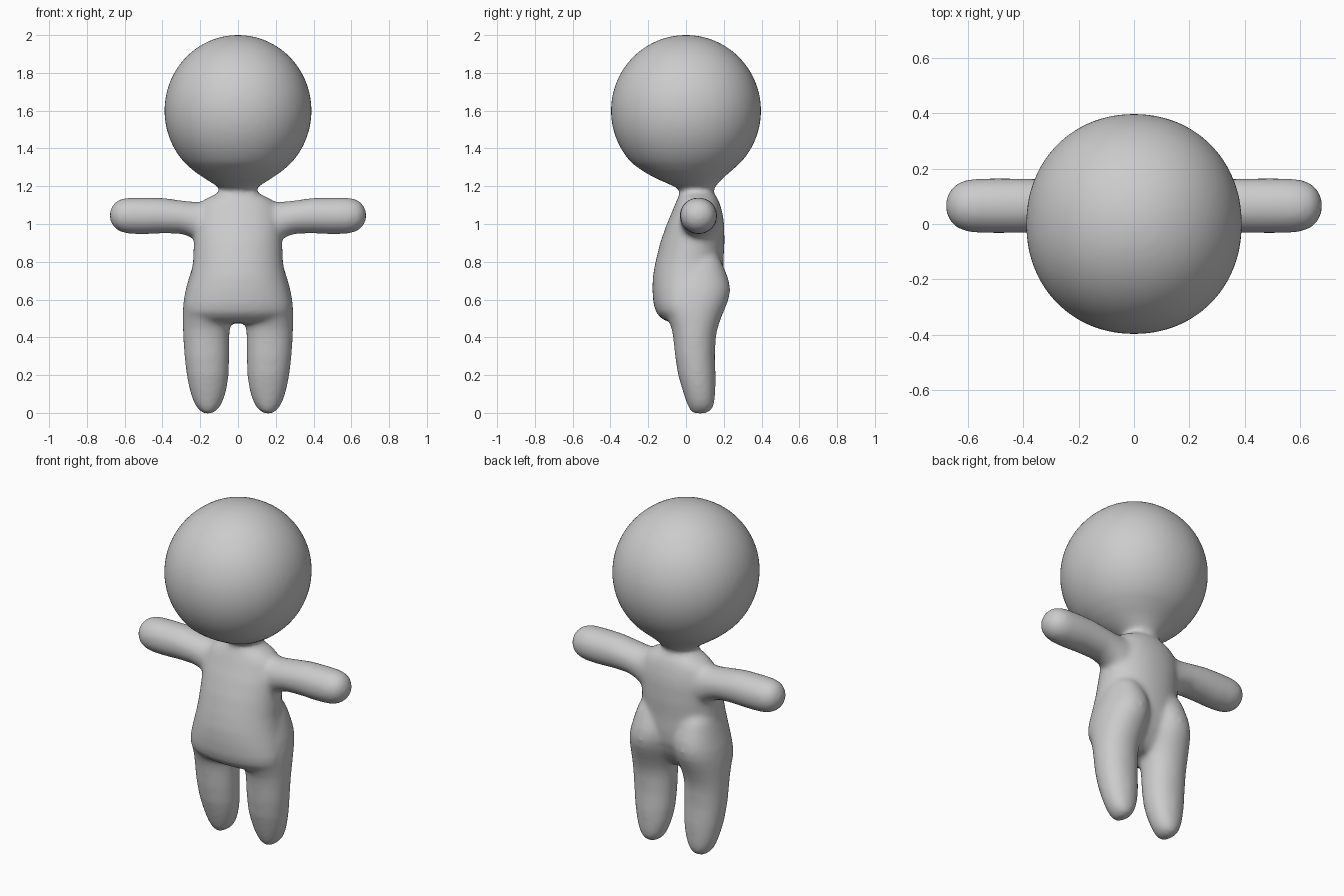
import bpy, bmesh, math

grey = bpy.data.materials.new("plain grey")
grey.diffuse_color = (0.6, 0.6, 0.6, 1)


def loft(bm, rows, place, n=48, power=2.0):
    """Closed tube through rows of (t, centre_u, centre_v, radius_u, radius_v)."""
    rings = []
    for t, cu, cv, ru, rv in rows:
        ring = []
        for i in range(n):
            a = 2 * math.pi * i / n
            c, s = math.cos(a), math.sin(a)
            u = cu + ru * math.copysign(abs(c) ** (2 / power), c)
            v = cv + rv * math.copysign(abs(s) ** (2 / power), s)
            ring.append(bm.verts.new(place(t, u, v)))
        rings.append(ring)
    for a, b in zip(rings, rings[1:]):
        for i in range(n):
            j = (i + 1) % n
            bm.faces.new((a[i], a[j], b[j], b[i]))
    bm.faces.new(rings[0])
    bm.faces.new(rings[-1])


bm = bmesh.new()

# Head: a ball that draws in to the neck
rows = []
for k in range(31):
    t = math.radians(1 + 133 * k / 30)
    r = math.sin(t)
    rows.append((1.6 + 0.401 * math.cos(t), 0, 0, 0.39 * r, 0.398 * r))
for z, r, cy in [(1.28, 0.234, 0.005), (1.245, 0.183, 0.015),
                 (1.215, 0.135, 0.035), (1.19, 0.098, 0.052),
                 (1.165, 0.085, 0.056), (1.12, 0.08, 0.06)]:
    rows.append((z, 0, cy, r, r))
loft(bm, rows, lambda t, u, v: (u, v, t), power=2.08)

# Torso: height, half width, front, back
torso = [(1.18, 0.09, -0.025, 0.137), (1.16, 0.115, -0.033, 0.15),
         (1.135, 0.17, -0.045, 0.168), (1.10, 0.21, -0.06, 0.182),
         (1.05, 0.225, -0.08, 0.195), (1.0, 0.234, -0.102, 0.202),
         (0.9, 0.234, -0.137, 0.204), (0.8, 0.238, -0.162, 0.198),
         (0.72, 0.252, -0.176, 0.198), (0.65, 0.27, -0.178, 0.19),
         (0.58, 0.283, -0.173, 0.165), (0.53, 0.28, -0.158, 0.135),
         (0.495, 0.25, -0.125, 0.11), (0.475, 0.19, -0.07, 0.08)]
loft(bm, [(z, 0, (f + b) / 2, w, (b - f) / 2) for z, w, f, b in torso],
     lambda t, u, v: (u, v, t), power=2.12)

# Legs run up into the hips and buttocks: height, inner, outer, front, back
leg = [(0.85, 0.09, 0.20, 0.0, 0.15), (0.80, 0.05, 0.232, -0.04, 0.188),
       (0.75, 0.02, 0.249, -0.08, 0.21), (0.70, 0.008, 0.264, -0.11, 0.228),
       (0.65, 0.006, 0.278, -0.13, 0.235), (0.60, 0.01, 0.287, -0.13, 0.226),
       (0.55, 0.018, 0.292, -0.12, 0.206),
       (0.50, 0.032, 0.293, -0.098, 0.185), (0.45, 0.043, 0.292, -0.077, 0.168),
       (0.40, 0.046, 0.29, -0.068, 0.158), (0.30, 0.046, 0.284, -0.058, 0.153),
       (0.20, 0.049, 0.272, -0.042, 0.157), (0.13, 0.059, 0.258, -0.022, 0.156),
       (0.08, 0.073, 0.244, -0.006, 0.154), (0.04, 0.09, 0.227, 0.008, 0.148),
       (0.012, 0.113, 0.204, 0.02, 0.135), (-0.004, 0.14, 0.18, 0.04, 0.105)]
# Arms: distance out, bottom, top, half depth
arm = [(0.08, 0.89, 1.13, 0.10), (0.16, 0.88, 1.125, 0.098),
       (0.20, 0.895, 1.118, 0.096), (0.24, 0.926, 1.118, 0.095),
       (0.30, 0.948, 1.125, 0.096), (0.40, 0.950, 1.139, 0.099),
       (0.50, 0.946, 1.141, 0.100), (0.58, 0.948, 1.14, 0.098),
       (0.62, 0.957, 1.133, 0.09), (0.65, 0.975, 1.117, 0.073),
       (0.67, 1.0, 1.09, 0.047), (0.679, 1.025, 1.065, 0.02)]
for side in (-1, 1):
    loft(bm, [(z, (i + o) / 2, (f + b) / 2, (o - i) / 2, (b - f) / 2)
              for z, i, o, f, b in leg],
         lambda t, u, v: (side * u, v, t), power=2.1)
    loft(bm, [(x, 0.066, (lo + hi) / 2, d, (hi - lo) / 2)
              for x, lo, hi, d in arm],
         lambda t, u, v: (side * t, u, v))

bmesh.ops.recalc_face_normals(bm, faces=bm.faces[:])
mesh = bpy.data.meshes.new("body")
bm.to_mesh(mesh)
bm.free()
mesh.materials.append(grey)
for p in mesh.polygons:
    p.use_smooth = True
body = bpy.data.objects.new("body", mesh)
bpy.context.collection.objects.link(body)

# Fuse head, torso and limbs into one soft skin
fuse = body.modifiers.new("fuse", 'REMESH')
fuse.mode = 'VOXEL'
fuse.voxel_size = 0.013
fuse.use_smooth_shade = True
soften = body.modifiers.new("soften", 'SMOOTH')
soften.factor = 0.5
soften.iterations = 16
